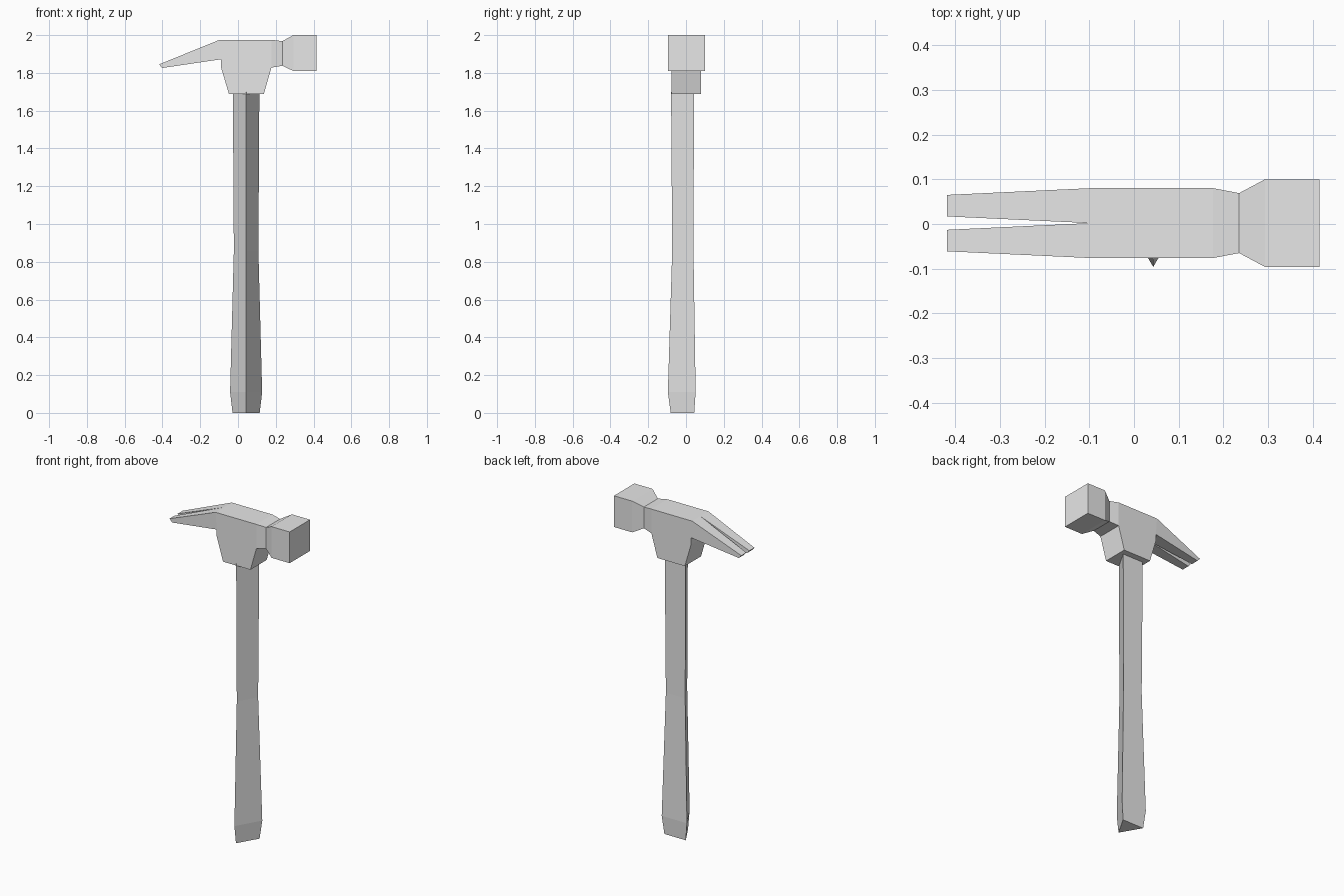
import bpy, bmesh
from math import sin, cos, pi

cube = bpy.data.objects.get("Cube")
if cube:
    bpy.data.objects.remove(cube)

grey = bpy.data.materials.new("light_grey")
grey.use_nodes = True
grey.diffuse_color = (0.8, 0.8, 0.8, 1)
grey.node_tree.nodes["Principled BSDF"].inputs["Base Color"].default_value = (0.8, 0.8, 0.8, 1)


def finish(name, bm):
    bmesh.ops.recalc_face_normals(bm, faces=bm.faces)
    mesh = bpy.data.meshes.new(name)
    bm.to_mesh(mesh)
    bm.free()
    mesh.materials.append(grey)
    obj = bpy.data.objects.new(name, mesh)
    bpy.context.collection.objects.link(obj)
    return obj


# Handle: three-sided shaft lofted through (height, radius) rings
bm = bmesh.new()
rings = []
for z, r in [(0, 0.083), (0.11, 0.098), (0.86, 0.075), (1.70, 0.081)]:
    angles = [-pi / 2 + k * 2 * pi / 3 for k in range(3)]
    rings.append([bm.verts.new((r * cos(a), r * sin(a), z)) for a in angles])
for low, high in zip(rings, rings[1:]):
    for k in range(3):
        j = (k + 1) % 3
        bm.faces.new((low[k], low[j], high[j], high[k]))
bm.faces.new(rings[0])
bm.faces.new(rings[-1])
handle = finish("handle", bm)
handle.location = (0.043, 0.002, 0)

# Head: half outline as (x, z, outer y, inner y), mirrored across the middle
outline = [
    (-0.418, 1.845, 0.063, 0.015), (-0.401, 1.826, 0.063, 0.015),   # claw tip
    (-0.09, 1.872, 0.078, 0), (-0.09, 1.83, 0.078, 0),              # claw root
    (-0.048, 1.688, 0.078, 0), (0.137, 1.688, 0.078, 0),            # socket
    (0.177, 1.828, 0.078, 0), (0.235, 1.838, 0.067, 0),             # neck, lower
    (0.293, 1.81, 0.098, 0), (0.415, 1.81, 0.098, 0),               # striking block
    (0.415, 2.0, 0.098, 0), (0.293, 2.0, 0.098, 0),
    (0.235, 1.968, 0.067, 0), (0.177, 1.975, 0.078, 0),             # neck, upper
    (-0.098, 1.975, 0.078, 0),                                      # top of claw
]
bm = bmesh.new()
outer = [bm.verts.new((x, yo, z)) for x, z, yo, yi in outline]
inner = [bm.verts.new((x, yi, z)) for x, z, yo, yi in outline]
for i in range(len(outline)):
    bm.faces.new((outer[i - 1], outer[i], inner[i], inner[i - 1]))
claw = [0, 1, 2, 14]
sides = [claw, [2, 3, 4, 5, 6, 13, 14], [6, 7, 12, 13], [7, 8, 11, 12], [8, 9, 10, 11]]
for side in sides:
    bm.faces.new([outer[i] for i in side])
bm.faces.new([inner[i] for i in claw])  # wall of the nail slot
head = finish("claw_head", bm)
head.location.y = 0.002
mirror = head.modifiers.new("mirror", "MIRROR")
mirror.use_axis = (False, True, False)
mirror.merge_threshold = 0.0005
